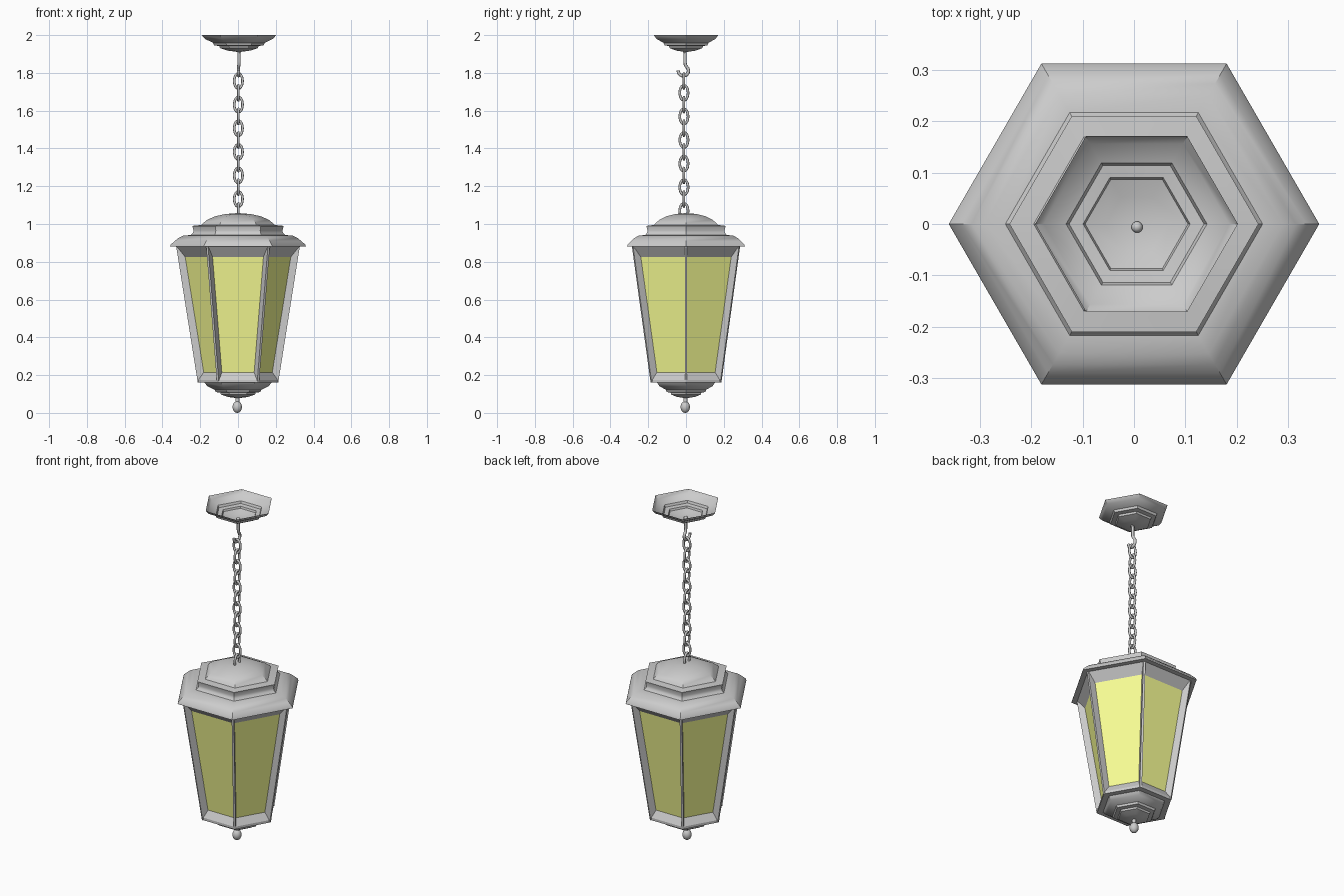
import bpy, bmesh
from math import sin, cos, pi, radians
from mathutils import Matrix

if "Cube" in bpy.data.objects:
    bpy.data.objects.remove(bpy.data.objects["Cube"])


def finish(bm, name, angle=30):
    bmesh.ops.recalc_face_normals(bm, faces=bm.faces)
    me = bpy.data.meshes.new(name)
    bm.to_mesh(me)
    bm.free()
    ob = bpy.data.objects.new(name, me)
    bpy.context.collection.objects.link(ob)
    bpy.ops.object.select_all(action='DESELECT')
    ob.select_set(True)
    bpy.context.view_layer.objects.active = ob
    bpy.ops.object.shade_smooth_by_angle(angle=radians(angle))
    return ob


def hex_loft(name, profile, cx=0.0, sides=6):
    """Six-sided lathe of (radius, z) points; radius 0 closes to an apex."""
    bm = bmesh.new()
    rings = []
    for r, z in profile:
        n = sides if r > 0 else 1
        rings.append([bm.verts.new((cx + r * cos(2 * pi * i / sides),
                                    r * sin(2 * pi * i / sides), z)) for i in range(n)])
    for a, b in zip(rings, rings[1:]):
        for i in range(sides):
            j = (i + 1) % sides
            if len(b) == 1:
                bm.faces.new((a[i], a[j], b[0]))
            else:
                bm.faces.new((a[i], a[j], b[j], b[i]))
    return finish(bm, name)


def tube(name, pts, radius, cyclic=False):
    """Round wire along a list of points, converted to mesh."""
    cu = bpy.data.curves.new(name, 'CURVE')
    cu.dimensions = '3D'
    cu.bevel_depth = radius
    cu.bevel_resolution = 2
    cu.use_fill_caps = True
    sp = cu.splines.new('POLY')
    sp.points.add(len(pts) - 1)
    for p, co in zip(sp.points, pts):
        p.co = (*co, 1)
    sp.use_cyclic_u = cyclic
    tmp = bpy.data.objects.new(name + "_path", cu)
    bpy.context.collection.objects.link(tmp)
    bpy.context.view_layer.update()
    me = bpy.data.meshes.new_from_object(tmp.evaluated_get(
        bpy.context.evaluated_depsgraph_get()))
    bpy.data.objects.remove(tmp)
    bm = bmesh.new()
    bm.from_mesh(me)
    bpy.data.meshes.remove(me)
    return finish(bm, name, 50)


def ball(name, loc, scale):
    bm = bmesh.new()
    bmesh.ops.create_uvsphere(bm, u_segments=20, v_segments=12, radius=1,
                              matrix=Matrix.Translation(loc) @ Matrix.Diagonal((*scale, 1)))
    return finish(bm, name, 50)


# stepped bowl shared by the ceiling canopy and the base: (radius, depth)
BOWL = [(.197, 0), (.18, .02), (.137, .041), (.131, .054), (.104, .058),
        (.10, .069), (.06, .082), (0, .09)]
hex_loft("ceiling_canopy", [(r, 2 - d) for r, d in BOWL], cx=.005)
hex_loft("base_bowl", [(r * .9, .16 - d * .92) for r, d in BOWL])

# roof: underside rim, flared eave, step and dome
hex_loft("roof", [(.325, .88), (.36, .88), (.357, .89), (.335, .91), (.315, .926),
                  (.29, .938), (.25, .942), (.239, .952), (.235, .965), (.242, .99),
                  (.195, .995), (.185, 1.005), (.16, 1.024), (.12, 1.041),
                  (.065, 1.053), (0, 1.058)])

# body: glass, upper trim, lower rim
glass = hex_loft("glass_panels", [(.185, .215), (.283, .825)])
mat = bpy.data.materials.new("yellow_glass")
mat.diffuse_color = (.95, 1, .3, 1)
mat.use_nodes = True
mat.node_tree.nodes["Principled BSDF"].inputs["Base Color"].default_value = mat.diffuse_color
glass.data.materials.append(mat)
hex_loft("upper_trim", [(.283, .825), (.327, .88)])
hex_loft("lower_rim", [(.185, .215), (.213, .175), (.213, .16), (.15, .16)])

# thin radial ribs on the six corners
RIB = [(.275, .835), (.327, .88), (.213, .16), (.18, .215)]
for k in range(6):
    bm = bmesh.new()
    a, b = ([bm.verts.new((r, t, z)) for r, z in RIB] for t in (-.006, .006))
    bm.faces.new(a)
    bm.faces.new(b)
    for i in range(4):
        j = (i + 1) % 4
        bm.faces.new((a[i], a[j], b[j], b[i]))
    bmesh.ops.transform(bm, matrix=Matrix.Rotation(k * pi / 3, 4, 'Z'), verts=bm.verts)
    finish(bm, f"corner_rib_{k + 1}")

# finial under the base
tube("finial_neck", [(-.003, -.003, .085), (-.003, -.003, .05)], .011)
ball("finial_ball", (-.004, -.004, .031), (.025, .025, .031))

# ceiling hook with a bolt head inside the canopy
ball("hook_bolt", (.006, -.006, 1.915), (.011, .011, .011))
arc = [radians(50 - 235 * i / 18) for i in range(19)]
tube("hook", [(.005, -.005, 1.915), (.005, -.005, 1.86), (.005, -.004, 1.845)] +
     [(.003, -.014 + .027 * cos(t), 1.811 + .027 * sin(t)) for t in arc], .0085)

# chain: alternating oval links, the last one sunk into the dome
for k in range(12):
    z0 = 1.757 - k * .0625
    pts = []
    for i in range(24):
        t = 2 * pi * i / 24
        w, h = .022 * cos(t), .040 * sin(t)
        pts.append((.002 + w, -.011, z0 + h) if k % 2 == 0 else (.002, -.011 + w, z0 + h))
    tube(f"chain_link_{k + 1}", pts, .0068, True)
